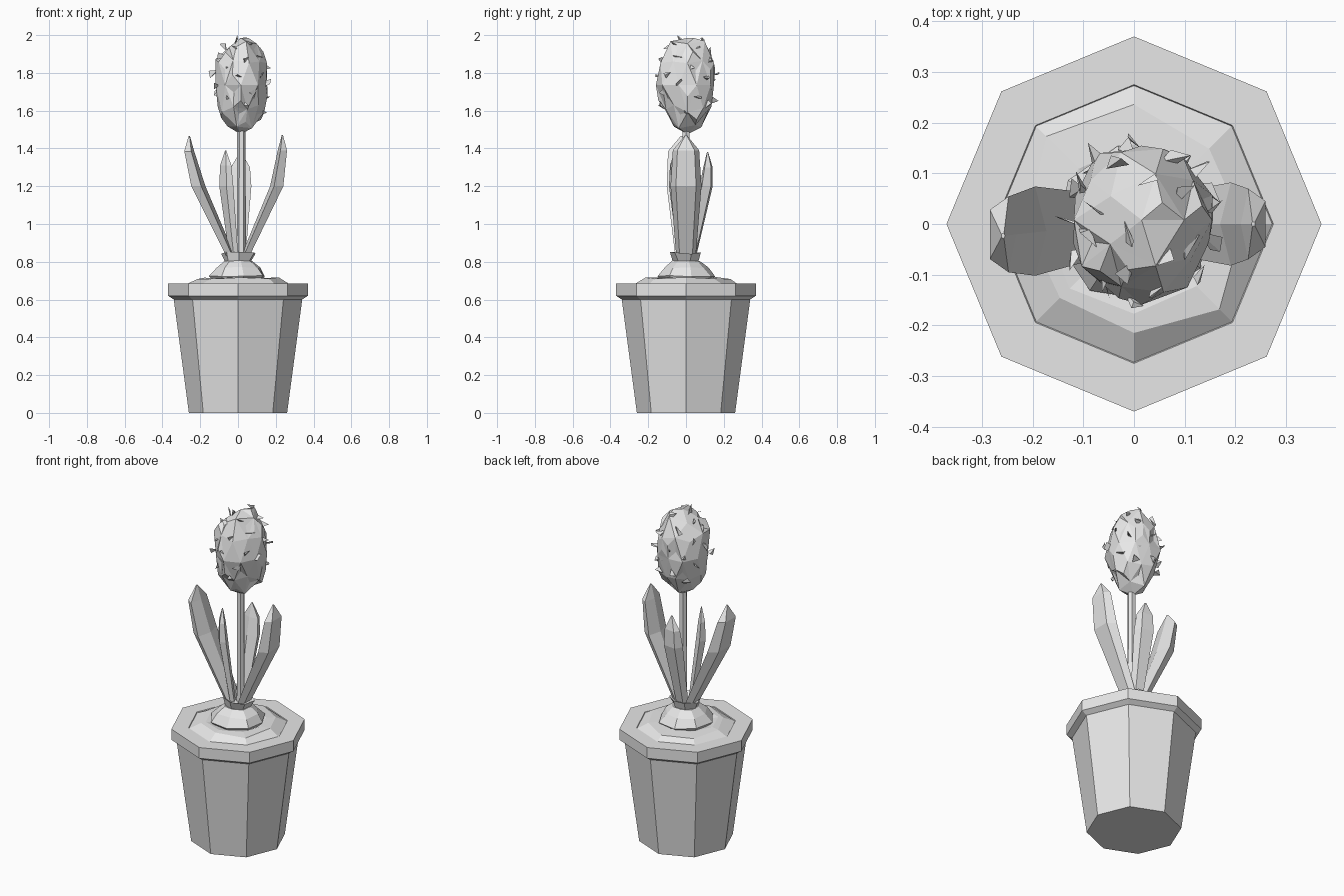
import bpy
import bmesh
import math
import random
from mathutils import Vector

random.seed(4)
cube = bpy.data.objects.get("Cube")
if cube:
    bpy.data.objects.remove(cube, do_unlink=True)

grey = bpy.data.materials.new("plain_grey")
grey.use_nodes = True
grey.diffuse_color = (0.8, 0.8, 0.8, 1)
grey.node_tree.nodes["Principled BSDF"].inputs["Base Color"].default_value = (0.8, 0.8, 0.8, 1)


def finish(name, bm):
    """Turn a bmesh into a flat shaded object."""
    bmesh.ops.recalc_face_normals(bm, faces=bm.faces)
    mesh = bpy.data.meshes.new(name)
    bm.to_mesh(mesh)
    bm.free()
    mesh.materials.append(grey)
    obj = bpy.data.objects.new(name, mesh)
    bpy.context.collection.objects.link(obj)
    return obj


def loft(bm, rings):
    """Skin a list of equal sized point rings and cap both ends."""
    loops = [[bm.verts.new(p) for p in ring] for ring in rings]
    n = len(loops[0])
    for low, high in zip(loops, loops[1:]):
        for i in range(n):
            j = (i + 1) % n
            bm.faces.new((low[i], low[j], high[j], high[i]))
    bm.faces.new(loops[0][::-1])
    bm.faces.new(loops[-1])


def turned(name, profile, sides, centre=(0, 0), turn=0.0):
    """Lathe (radius, height, jitter) rows into an angular solid."""
    rings = []
    for radius, z, jitter in profile:
        ring = []
        for i in range(sides):
            a = math.tau * i / sides + turn
            r = radius + random.uniform(-jitter, jitter)
            dz = random.uniform(-jitter, jitter) * 0.4
            ring.append((centre[0] + r * math.cos(a), centre[1] + r * math.sin(a), z + dz))
        rings.append(ring)
    bm = bmesh.new()
    loft(bm, rings)
    return finish(name, bm)


# Octagonal pot with overhanging rim
turned("pot", [(0.26, 0, 0), (0.34, 0.6, 0), (0.37, 0.62, 0), (0.37, 0.685, 0),
               (0.275, 0.685, 0), (0.26, 0.66, 0)], 8)

# Uneven soil mound and half buried bulb with a ragged collar
soil = turned("soil", [(0.275, 0.68, 0), (0.225, 0.71, 0.02), (0.165, 0.715, 0.015),
                       (0.12, 0.705, 0.01)], 8)
turned("bulb", [(0.13, 0.69, 0), (0.15, 0.725, 0.01), (0.12, 0.77, 0.008),
                (0.075, 0.805, 0.004)], 8, turn=0.2)
turned("bulb_collar", [(0.07, 0.8, 0), (0.09, 0.848, 0.016), (0.055, 0.835, 0.005)], 7, turn=0.3)

# Flower stem
turned("stem", [(0.024, 0.8, 0), (0.022, 1.52, 0)], 6, centre=(0.018, 0))


def leaf(name, angle, mid, tip, height, width, thick, lean=0.0):
    """Troughed blade leaning outwards along the given angle."""
    out = Vector((math.cos(angle), math.sin(angle), 0))
    side = Vector((-out.y, out.x, 0))
    rows = [(0.025, 0.8, 0.6, 0.6), (mid, 1.2, 1, 1),
            (tip, height - 0.08, 0.85, 0.7), (tip, height, 0.06, 0.1)]
    rings = []
    for r, z, w, t in rows:
        w, t = w * width, t * thick
        section = [(-w * 0.65, t / 2), (w * 0.65, t / 2), (w, -t * 0.2),
                   (0, -t / 2), (-w, -t * 0.2)]
        shift = lean * (z - 0.8)
        rings.append([out * (r + d) + side * (s + shift) + Vector((0, 0, z))
                      for s, d in section])
    bm = bmesh.new()
    loft(bm, rings)
    finish(name, bm)


leaf("left_leaf", 0, 0.205, 0.235, 1.47, 0.082, 0.07)
leaf("right_leaf", math.pi, 0.21, 0.258, 1.465, 0.088, 0.075, 0.035)
leaf("back_leaf", math.radians(83), 0.105, 0.115, 1.38, 0.06, 0.065)
leaf("front_leaf", math.radians(220), 0.08, 0.085, 1.39, 0.045, 0.05)


# Flower head: crumpled egg with a narrow base and blunt crown
CENTRE = Vector((0.015, 0.008, 1.735))


def head_point(d):
    """Map a unit direction onto the egg surface."""
    flat = 0.145 + 0.015 * d.z
    return CENTRE + Vector((d.x * flat, d.y * (flat + 0.01), d.z * 0.255))


bm = bmesh.new()
bmesh.ops.create_icosphere(bm, subdivisions=2, radius=1)
for v in bm.verts:
    d = v.co.normalized()
    v.co = head_point(d * random.uniform(0.9, 1.08))
    v.co.z = min(max(v.co.z, 1.475), 1.985)
bmesh.ops.triangulate(bm, faces=bm.faces)
# Poke some faces into raised or sunken petals
chosen = random.sample(list(bm.faces), 26)
poked = bmesh.ops.poke(bm, faces=chosen)
for v in poked["verts"]:
    v.co += (v.co - CENTRE) * random.uniform(-0.08, 0.14)
    v.co.z = min(v.co.z, 1.985)
finish("flower_head", bm)

# Small petal shards breaking through the flower surface
bm = bmesh.new()
for k in range(34):
    a = k * 2.4
    z = -0.55 + 1.5 * k / 33
    ring = math.sqrt(1 - z * z)
    d = Vector((math.cos(a) * ring, math.sin(a) * ring, z))
    base = head_point(d * 0.99)
    points = []
    for i in range(4):
        offset = Vector([random.uniform(-1, 1) for _ in range(3)]).normalized()
        p = base + offset * random.uniform(0.022, 0.036)
        p.z = min(p.z, 2.0)
        points.append(bm.verts.new(p))
    for i in range(4):
        bm.faces.new([points[j] for j in range(4) if j != i])
crown = max(bm.verts, key=lambda v: v.co.z)
crown.co.z = 2.0
finish("petal_shards", bm)
